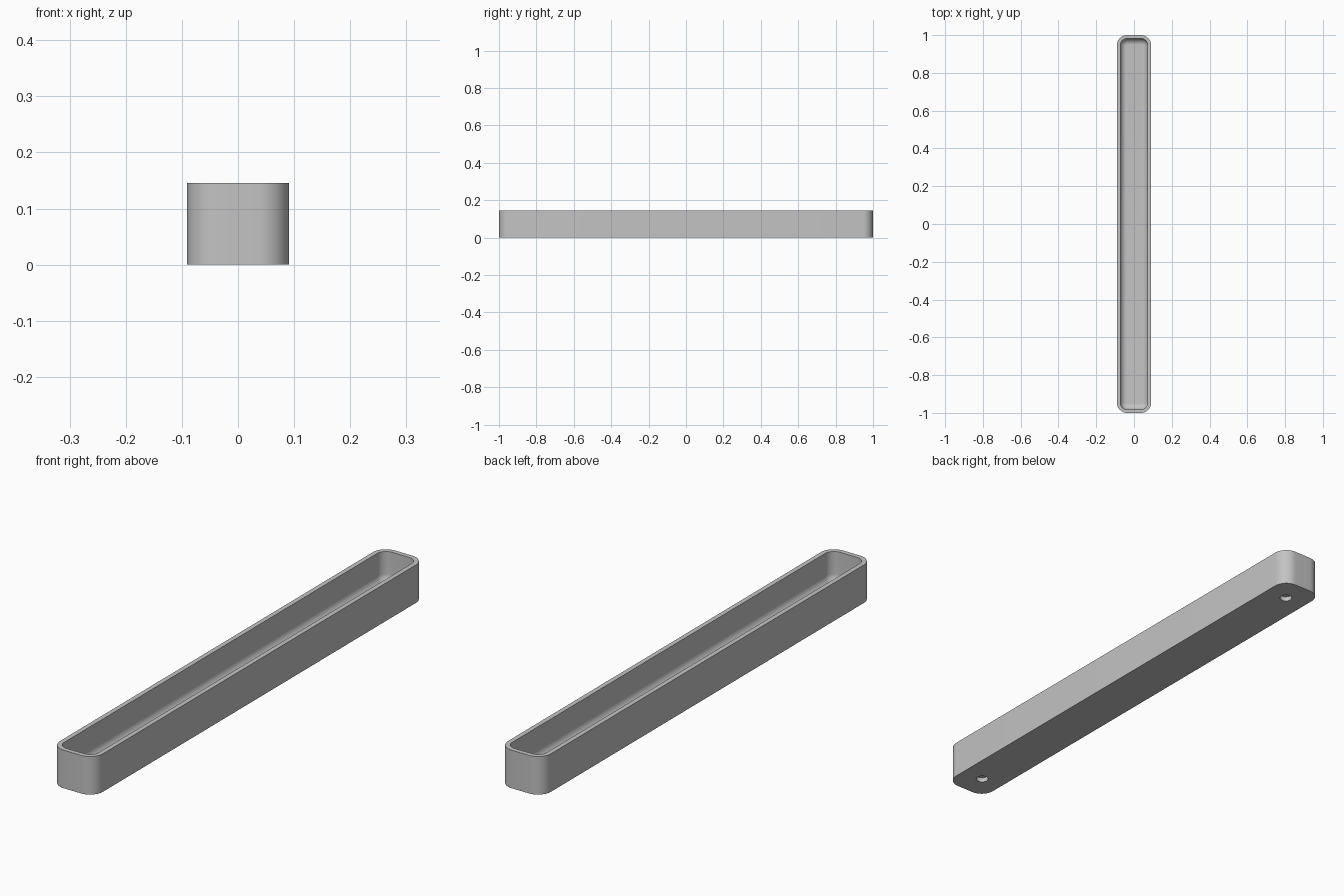
import bpy
import bmesh
from math import sin, cos, pi, radians

if "Cube" in bpy.data.objects:
    bpy.data.objects.remove(bpy.data.objects["Cube"], do_unlink=True)

MM = 2 / 220                      # design unit
LENGTH, WIDTH, HEIGHT = 220 * MM, 20 * MM, 16 * MM
CORNER, WALL, FLOOR, FILLET = 6 * MM, 2 * MM, 3 * MM, 3.6 * MM
HOLE_RADIUS, HOLE_DEPTH, HOLE_Y = 2.5 * MM, 2 * MM, 99 * MM
STEPS = 12

grey = bpy.data.materials.new("plain grey")
grey.use_nodes = True
colour = (0.55, 0.55, 0.55, 1)
grey.diffuse_color = colour
grey.node_tree.nodes["Principled BSDF"].inputs["Base Color"].default_value = colour


def rounded_loop(bm, inset, z):
    """Rounded rectangle, offset inwards from the outer outline."""
    radius = CORNER - inset
    cx, cy = WIDTH / 2 - CORNER, LENGTH / 2 - CORNER
    verts = []
    for quarter, (sx, sy) in enumerate([(1, 1), (-1, 1), (-1, -1), (1, -1)]):
        for i in range(STEPS + 1):
            a = (quarter + i / STEPS) * pi / 2
            verts.append(bm.verts.new((sx * cx + radius * cos(a),
                                       sy * cy + radius * sin(a), z)))
    return verts


# Tray: outer wall, flat rim, inner wall, filleted floor
bm = bmesh.new()
levels = [(0, 0), (0, HEIGHT), (WALL, HEIGHT)]
for i in range(STEPS + 1):
    a = i / STEPS * pi / 2
    levels.append((WALL + FILLET * (1 - cos(a)), FLOOR + FILLET * (1 - sin(a))))
loops = [rounded_loop(bm, inset, z) for inset, z in levels]
for low, high in zip(loops, loops[1:]):
    for i in range(len(low)):
        j = (i + 1) % len(low)
        bm.faces.new((low[i], low[j], high[j], high[i]))
bm.faces.new(loops[0][::-1])
bm.faces.new(loops[-1])
bmesh.ops.recalc_face_normals(bm, faces=bm.faces)
mesh = bpy.data.meshes.new("tray")
bm.to_mesh(mesh)
bm.free()
tray = bpy.data.objects.new("tray", mesh)
bpy.context.collection.objects.link(tray)
mesh.materials.append(grey)

# Blind round holes in the underside, one near each end
for side in (-1, 1):
    bpy.ops.mesh.primitive_cylinder_add(vertices=32, radius=HOLE_RADIUS,
                                        depth=2 * HOLE_DEPTH,
                                        location=(0, side * HOLE_Y, 0))
    cutter = bpy.context.object
    cutter.name = "hole_cutter"
    cutter.hide_render = True
    cutter.data.materials.append(grey)
    bpy.context.view_layer.objects.active = tray
    cut = tray.modifiers.new("hole", "BOOLEAN")
    cut.operation = "DIFFERENCE"
    cut.solver = "EXACT"
    cut.object = cutter
    bpy.ops.object.modifier_apply(modifier=cut.name)
    bpy.data.objects.remove(cutter, do_unlink=True)

# Smooth curves, crisp rim and base edges
bpy.ops.object.select_all(action="DESELECT")
tray.select_set(True)
bpy.context.view_layer.objects.active = tray
bpy.ops.object.shade_smooth_by_angle(angle=radians(30))
